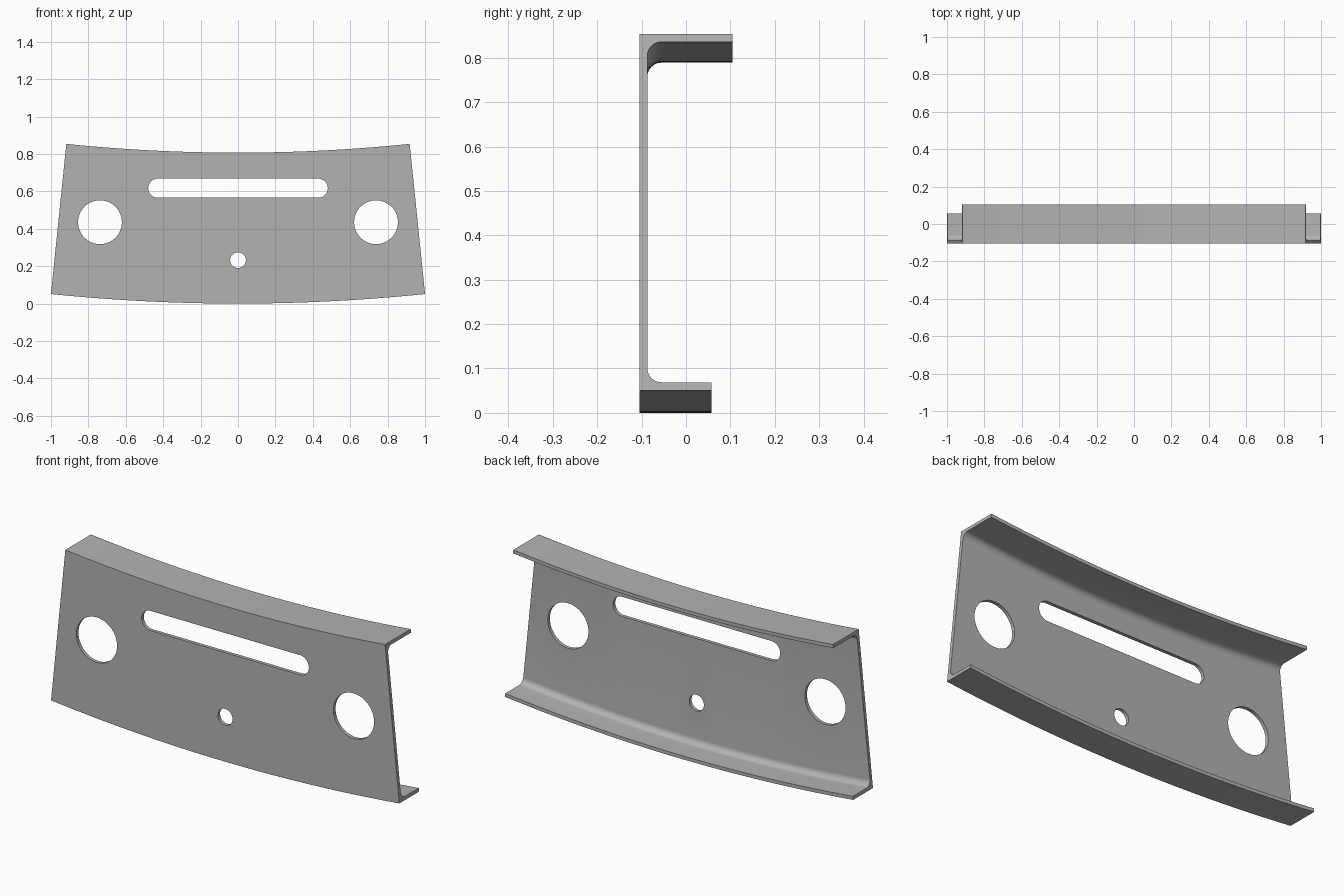
import bpy, bmesh, math
from mathutils import Matrix, Vector

if "Cube" in bpy.data.objects:
    bpy.data.objects.remove(bpy.data.objects["Cube"], do_unlink=True)

R = 9.84                    # outer bend radius, centred above the part
HEIGHT = 0.807
HALF_ANGLE = math.asin(1 / R)
THICK, FILLET = 0.018, 0.032
FRONT, TOP_BACK, LOW_BACK = -0.105, 0.105, 0.057
SEGMENTS = 32

grey = bpy.data.materials.new("plain grey")
grey.use_nodes = True
colour = (0.45, 0.45, 0.45, 1)
grey.diffuse_color = colour
grey.node_tree.nodes["Principled BSDF"].inputs["Base Color"].default_value = colour


def make_object(name, bm):
    bmesh.ops.recalc_face_normals(bm, faces=bm.faces)
    mesh = bpy.data.meshes.new(name)
    bm.to_mesh(mesh)
    bm.free()
    mesh.materials.append(grey)
    obj = bpy.data.objects.new(name, mesh)
    bpy.context.collection.objects.link(obj)
    return obj


def fillet(y, z, start, steps=8):
    """Quarter arc running clockwise from the start angle."""
    angles = [start - math.pi / 2 * i / steps for i in range(steps + 1)]
    return [(y + FILLET * math.cos(a), z + FILLET * math.sin(a)) for a in angles]


# Channel section: web, long upper flange, short lower flange
inner = FRONT + THICK
section = [(FRONT, 0), (FRONT, HEIGHT), (TOP_BACK, HEIGHT), (TOP_BACK, HEIGHT - THICK)]
upper = fillet(inner + FILLET, HEIGHT - THICK - FILLET, math.pi)
section += upper[::-1]
section += fillet(inner + FILLET, THICK + FILLET, math.pi * 1.5)[::-1][::-1][::-1]
section += [(LOW_BACK, THICK), (LOW_BACK, 0)]

# Sweep the section around the bend axis
bm = bmesh.new()
rings = []
for i in range(SEGMENTS + 1):
    a = HALF_ANGLE * (2 * i / SEGMENTS - 1)
    rings.append([bm.verts.new(((R - z) * math.sin(a), y, R - (R - z) * math.cos(a)))
                  for y, z in section])
for r0, r1 in zip(rings, rings[1:]):
    for j in range(len(section)):
        k = (j + 1) % len(section)
        bm.faces.new((r0[j], r0[k], r1[k], r1[j]))
bm.faces.new(rings[0])
bm.faces.new(rings[-1][::-1])
channel = make_object("curved_channel", bm)


# Rounded hole cutter; half_length stretches the circle into a slot
def cutter(name, x, z, radius, half_length=0, sides=64):
    bm = bmesh.new()
    loop = []
    for i in range(sides):
        a = 2 * math.pi * (i + 0.5) / sides
        shift = math.copysign(half_length, math.cos(a))
        loop.append(bm.verts.new((x + shift + radius * math.cos(a), FRONT - 0.05,
                                  z + radius * math.sin(a))))
    face = bm.faces.new(loop)
    out = bmesh.ops.extrude_face_region(bm, geom=[face])
    moved = [v for v in out["geom"] if isinstance(v, bmesh.types.BMVert)]
    bmesh.ops.translate(bm, verts=moved, vec=(0, 0.1, 0))
    obj = make_object(name, bm)
    obj.hide_render = True
    return obj


cutters = [cutter("left_hole_cutter", 0.738, 0.435, 0.117),
           cutter("right_hole_cutter", -0.738, 0.435, 0.117),
           cutter("small_hole_cutter", 0, 0.232, 0.042),
           cutter("slot_cutter", 0, 0.617, 0.051, 0.429)]

bpy.context.view_layer.objects.active = channel
for c in cutters:
    mod = channel.modifiers.new(c.name, 'BOOLEAN')
    mod.operation = 'DIFFERENCE'
    mod.solver = 'EXACT'
    mod.object = c
    bpy.ops.object.modifier_apply(modifier=mod.name)
    bpy.data.objects.remove(c, do_unlink=True)

# Smooth bends, sharp edges
bpy.ops.object.select_all(action='DESELECT')
channel.select_set(True)
bpy.ops.object.shade_smooth_by_angle(angle=math.radians(30))
